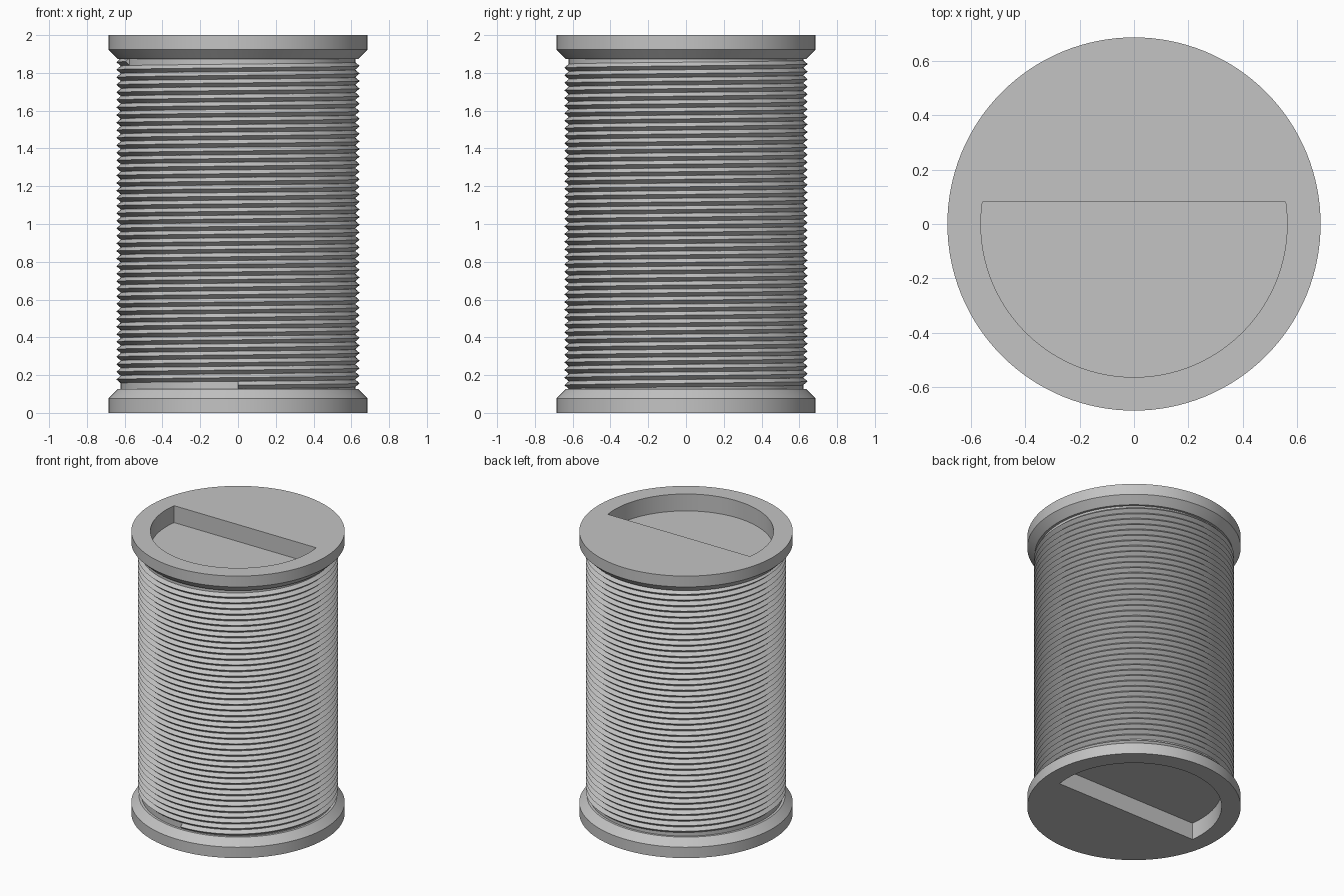
import bpy, bmesh, math

if "Cube" in bpy.data.objects:
    bpy.data.objects.remove(bpy.data.objects["Cube"])

HEIGHT, RIM, CORE, CREST = 2.0, 0.686, 0.621, 0.644
SEGMENTS = 128

grey = bpy.data.materials.new("plain grey")
grey.use_nodes = True
colour = (0.55, 0.55, 0.55, 1)
grey.diffuse_color = colour
grey.node_tree.nodes["Principled BSDF"].inputs["Base Color"].default_value = colour


def make_object(name, bm):
    bmesh.ops.recalc_face_normals(bm, faces=bm.faces[:])
    mesh = bpy.data.meshes.new(name)
    bm.to_mesh(mesh)
    bm.free()
    mesh.materials.append(grey)
    obj = bpy.data.objects.new(name, mesh)
    bpy.context.collection.objects.link(obj)
    return obj


def activate(obj):
    bpy.ops.object.select_all(action='DESELECT')
    obj.select_set(True)
    bpy.context.view_layer.objects.active = obj


def bridge(bm, a, b):
    n = len(a)
    for i in range(n):
        bm.faces.new((a[i], a[(i + 1) % n], b[(i + 1) % n], b[i]))


def ring(bm, radius, z):
    steps = [2 * math.pi * i / SEGMENTS for i in range(SEGMENTS)]
    return [bm.verts.new((radius * math.cos(a), radius * math.sin(a), z)) for a in steps]


# Spool body: core with a chamfered flange at each end
def build_spool():
    lower = [(RIM, 0), (RIM, 0.077), (0.637, 0.126), (CORE, 0.126)]
    profile = lower + [(r, HEIGHT - z) for r, z in reversed(lower)]
    bm = bmesh.new()
    rings = [ring(bm, r, z) for r, z in profile]
    for a, b in zip(rings, rings[1:]):
        bridge(bm, a, b)
    bm.faces.new(rings[0])
    bm.faces.new(rings[-1])
    return make_object("spool_body", bm)


# D-shaped solid used to hollow each end, straight side across x
def build_cutter(side, low, high):
    radius, chord, steps = 0.563, 0.08, 72
    tilt = math.asin(chord / radius)
    sweep = math.pi + 2 * tilt
    bm = bmesh.new()
    loops = []
    for z in (low, high):
        angles = [math.pi - tilt + sweep * i / steps for i in range(steps + 1)]
        loops.append([bm.verts.new((radius * math.cos(a), side * radius * math.sin(a), z))
                      for a in angles])
    bridge(bm, *loops)
    for loop in loops:
        bm.faces.new(loop)
    cutter = make_object("recess_cutter", bm)
    cutter.hide_render = True
    return cutter


# Helical thread: a triangular ridge swept round the core
def build_thread():
    pitch, turns, start_z, per_turn = 0.04, 42.82, 0.147, 96
    half, root = 0.0205, CORE - 0.001
    bm = bmesh.new()
    sections = []
    for i in range(int(turns * per_turn) + 1):
        t = i / per_turn
        a = 2 * math.pi * t - math.pi / 2
        z = start_z + pitch * t
        sections.append([bm.verts.new((r * math.cos(a), r * math.sin(a), z + dz))
                         for r, dz in ((root, -half), (CREST, 0), (root, half))])
    for a, b in zip(sections, sections[1:]):
        bridge(bm, a, b)
    bm.faces.new(sections[0])
    bm.faces.new(sections[-1])
    return make_object("helical_thread", bm)


spool = build_spool()
depth = 0.12
for side, low, high in ((1, HEIGHT - depth, HEIGHT + 0.1), (-1, -0.1, depth)):
    cutter = build_cutter(side, low, high)
    cut = spool.modifiers.new("end_recess", 'BOOLEAN')
    cut.operation = 'DIFFERENCE'
    cut.solver = 'EXACT'
    cut.object = cutter
    activate(spool)
    bpy.ops.object.modifier_apply(modifier=cut.name)
    bpy.data.objects.remove(cutter)

for obj in (spool, build_thread()):
    activate(obj)
    bpy.ops.object.shade_smooth_by_angle(angle=math.radians(30))
